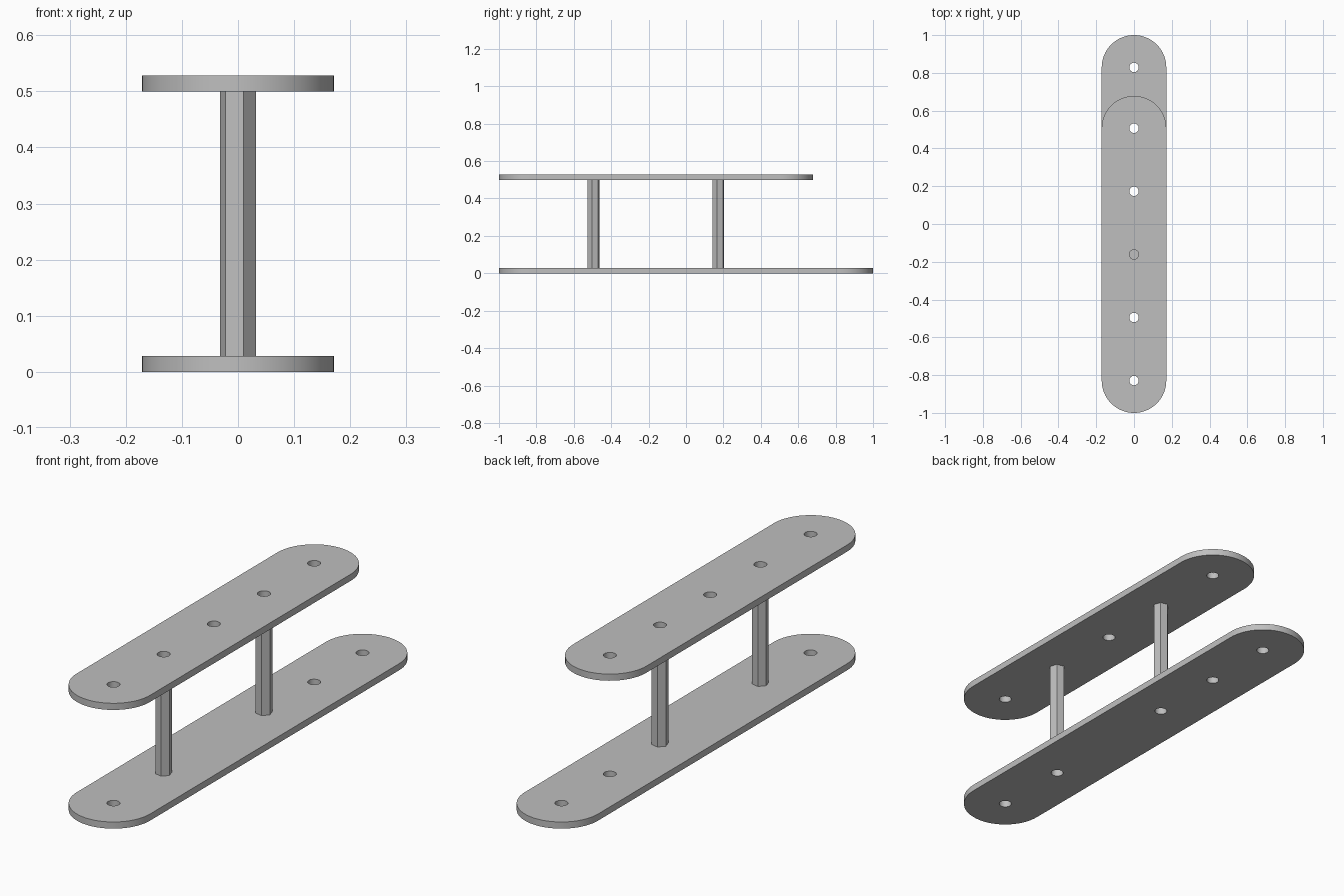
import bpy, bmesh
from math import sin, cos, pi, radians

cube = bpy.data.objects.get("Cube")
if cube:
    bpy.data.objects.remove(cube, do_unlink=True)

THICK = 0.028      # plate thickness
TOP_Z = 0.50       # underside of the upper plate
END_R = 0.171      # plate half width and end radius
HOLE_R = 0.025
PITCH = 0.334      # hole spacing
FIRST = -0.829     # first hole and rounded end centre
LAST = 0.829       # rear end centre of the lower plate

grey = bpy.data.materials.new("satin grey")
grey.use_nodes = True
colour = (0.52, 0.52, 0.52, 1)
grey.diffuse_color = colour
grey.node_tree.nodes["Principled BSDF"].inputs["Base Color"].default_value = colour


def arc(radius, cy, start, sweep, steps, closed=False):
    count = steps if closed else steps + 1
    return [(radius * cos(start + sweep * i / steps),
             cy + radius * sin(start + sweep * i / steps)) for i in range(count)]


def extrude_outline(name, outline, holes, z0, z1):
    """Extrude an outline with round holes between two heights."""
    curve = bpy.data.curves.new(name + "_outline", 'CURVE')
    curve.dimensions = '2D'
    curve.fill_mode = 'BOTH'
    curve.extrude = (z1 - z0) / 2
    loops = [outline] + [arc(HOLE_R, y, 0, 2 * pi, 32, True) for y in holes]
    for loop in loops:
        spline = curve.splines.new('POLY')
        spline.points.add(len(loop) - 1)
        for point, (x, y) in zip(spline.points, loop):
            point.co = (x, y, 0, 1)
        spline.use_cyclic_u = True
    helper = bpy.data.objects.new(name + "_helper", curve)
    bpy.context.collection.objects.link(helper)
    bpy.context.view_layer.update()
    graph = bpy.context.evaluated_depsgraph_get()
    mesh = bpy.data.meshes.new_from_object(helper.evaluated_get(graph))
    bpy.data.objects.remove(helper, do_unlink=True)

    bm = bmesh.new()
    bm.from_mesh(mesh)
    bmesh.ops.remove_doubles(bm, verts=bm.verts, dist=0.0001)
    bmesh.ops.recalc_face_normals(bm, faces=bm.faces)
    bm.to_mesh(mesh)
    bm.free()
    mesh.name = name
    mesh.materials.clear()
    mesh.materials.append(grey)
    obj = bpy.data.objects.new(name, mesh)
    obj.location.z = (z0 + z1) / 2
    bpy.context.collection.objects.link(obj)
    bpy.ops.object.select_all(action='DESELECT')
    obj.select_set(True)
    bpy.context.view_layer.objects.active = obj
    bpy.ops.object.shade_smooth_by_angle(angle=radians(30))
    return obj


def rounded_bar(y0, y1):
    return arc(END_R, y1, 0, pi, 32) + arc(END_R, y0, pi, pi, 32)


row = [FIRST + PITCH * i for i in range(5)]

# Plates: the lower one is longer and skips the middle hole
extrude_outline("lower_plate", rounded_bar(FIRST, LAST),
                [row[0], row[1], row[3], row[4], LAST], 0, THICK)
extrude_outline("upper_plate", rounded_bar(row[0], row[4]),
                row, TOP_Z, TOP_Z + THICK)

# Hollow hexagonal standoffs, slightly turned
for name, y in (("front_standoff", row[1]), ("rear_standoff", row[3])):
    hexagon = arc(0.0328, y, radians(-12.2), 2 * pi, 6, True)
    extrude_outline(name, hexagon, [y], THICK, TOP_Z)
